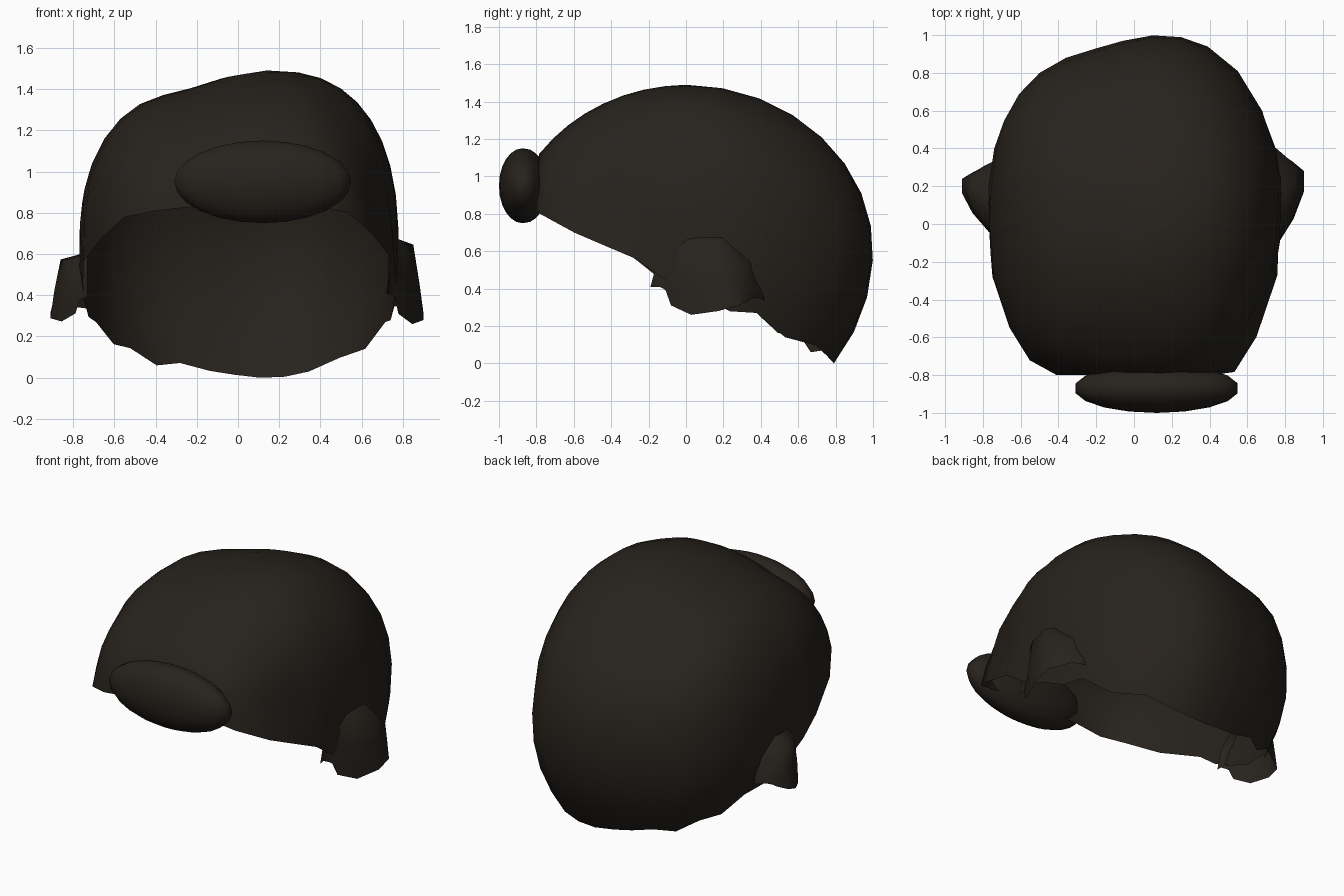
import bpy, bmesh, math
from mathutils import Vector

if "Cube" in bpy.data.objects:
    bpy.data.objects.remove(bpy.data.objects["Cube"])

mat = bpy.data.materials.new("dark_brown_hair")
mat.diffuse_color = (0.020, 0.016, 0.012, 1)
mat.use_nodes = True
mat.node_tree.nodes["Principled BSDF"].inputs["Base Color"].default_value = mat.diffuse_color


def make_object(name, bm):
    me = bpy.data.meshes.new(name)
    bm.to_mesh(me)
    bm.free()
    for p in me.polygons:
        p.use_smooth = True
    me.materials.append(mat)
    ob = bpy.data.objects.new(name, me)
    bpy.context.collection.objects.link(ob)
    return ob


def lerp_table(table, t):
    for (a, va), (b, vb) in zip(table, table[1:]):
        if t <= b:
            return va + (vb - va) * max(0, (t - a) / (b - a))
    return table[-1][1]


# Hair cap: open dome lofted from a plan outline, ending in a ragged hairline
CX, CZ, UP, DOWN = 0.14, 0.60, 0.89, 0.98
outline = [(0.12, -0.97), (0.28, -0.95), (0.42, -0.90), (0.54, -0.80), (0.65, -0.60),
           (0.71, -0.43), (0.76, -0.27), (0.775, -0.08), (0.78, 0.10), (0.775, 0.25), (0.75, 0.40),
           (0.68, 0.60), (0.55, 0.81), (0.39, 0.94), (0.25, 0.99), (0.10, 1.00),
           (-0.06, 0.97), (-0.20, 0.93), (-0.36, 0.88), (-0.50, 0.80), (-0.61, 0.69), (-0.69, 0.55),
           (-0.74, 0.40), (-0.77, 0.20), (-0.77, 0.0), (-0.76, -0.15), (-0.75, -0.28),
           (-0.66, -0.55), (-0.56, -0.73), (-0.42, -0.83), (-0.24, -0.92), (-0.06, -0.96)]
hairline = [(-0.97, 0.84), (-0.75, 0.79), (-0.6, 0.70), (-0.27, 0.56), (-0.15, 0.46), (0.0, 0.38),
            (0.4, 0.25), (0.6, 0.16), (0.8, 0.08), (0.94, 0.03), (1.0, 0.0)]
ROWS = 11
bm = bmesh.new()
top = bm.verts.new((CX, 0, CZ + UP))
columns = []
for i, (ox, oy) in enumerate(outline):
    dx, dy = ox - CX, oy
    e = 2 + 0.55 * dx * dx / (dx * dx + dy * dy)     # squarer sideways
    rim = lerp_table(hairline, oy)
    if 0.1 < oy < 0.9:
        rim += 0.02 * (-1) ** i
    if rim > CZ:
        end = math.acos(((rim - CZ) / UP) ** (e / 2))
    else:
        end = math.acos((rim - CZ) / DOWN)
    col = []
    for j in range(1, ROWS + 1):
        phi = end * j / ROWS
        c, s = math.cos(phi), math.sin(phi)
        if c > 0:
            r, z = s ** (2 / e), CZ + UP * c ** (2 / e)
        else:
            r, z = s, CZ + DOWN * c
        p = Vector((CX + dx * r, max(dy * r, -0.80), z))
        # flatter crown on the left
        if z > 0.9:
            p.z -= 0.05 * math.exp(-((p.x + 0.24) / 0.22) ** 2) * min(1, (z - 0.9) / 0.3)
        # shallow temple dent on one side
        d = (Vector((0.68, -0.40, 0.85)) - p).length
        p.x -= 0.05 * max(0, 1 - d / 0.25)
        col.append(bm.verts.new(p))
    columns.append(col)
for a, b in zip(columns, columns[1:] + columns[:1]):
    bm.faces.new((top, a[0], b[0]))
    for j in range(ROWS - 1):
        bm.faces.new((a[j], a[j + 1], b[j + 1], b[j]))
make_object("hair_cap", bm)


# Front tuft: flattened ellipsoid on the forehead
bm = bmesh.new()
bmesh.ops.create_uvsphere(bm, u_segments=18, v_segments=12, radius=1)
for v in bm.verts:
    x, y, z = v.co
    v.co = (0.12 + 0.435 * x, -0.885 + (0.02 if y > 0 else 0.01) + 0.125 * y, 0.95 + 0.20 * z)
make_object("front_tuft", bm)


# Side tufts: flared flaps over the ears, tapering forward, open underneath
def side_tuft(name, side, cy, cz, sy, sz, out):
    arch = [(-0.29, 0.00), (-0.25, 0.15), (-0.10, 0.28), (0.10, 0.28), (0.25, 0.14), (0.32, -0.07)]
    hem = [-0.02, -0.10, -0.15, -0.13, -0.10, -0.08]
    bm = bmesh.new()
    rows = [[], [], [], []]
    for (y, z), h in zip(arch, hem):
        pts = [(0.73, y, z),
               (out - 0.04, y * 0.84, z * 0.84),
               (out - 0.01, y * 0.76, (z * 0.8 + h) / 2),
               (out + 0.01 * (y > 0), y * 0.72, h)]
        for row, (px, py, pz) in zip(rows, pts):
            if row is not rows[0]:
                px -= 0.13 * max(0, -y / 0.29) + 0.06 * max(0, y - 0.25) / 0.07
            row.append(bm.verts.new((side * px, cy + sy * py, cz + sz * pz)))
    for a, b in zip(rows, rows[1:]):
        for j in range(len(a) - 1):
            q = (a[j], b[j], b[j + 1], a[j + 1])
            bm.faces.new(q if side > 0 else q[::-1])
    make_object(name, bm)


side_tuft("right_side_tuft", 1, 0.10, 0.41, 1.0, 1.0, 0.89)
side_tuft("left_side_tuft", -1, 0.11, 0.39, 0.72, 0.78, 0.90)
